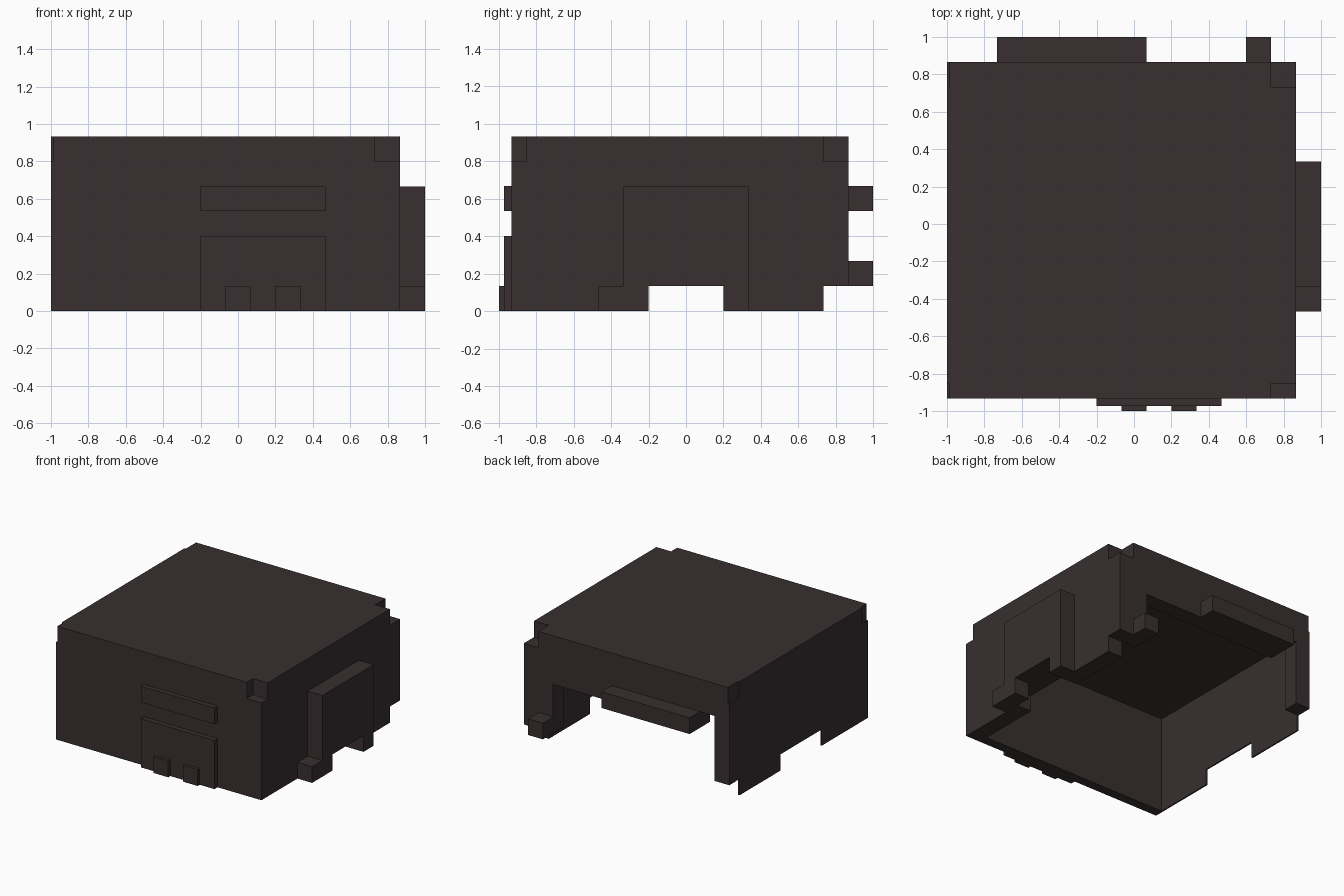
import bpy
import bmesh
from mathutils import Vector

if "Cube" in bpy.data.objects:
    bpy.data.objects.remove(bpy.data.objects["Cube"])

U = 2 / 15  # modelling unit

mat = bpy.data.materials.new("dark brown")
mat.diffuse_color = (0.04, 0.028, 0.029, 1)
mat.use_nodes = True
mat.node_tree.nodes["Principled BSDF"].inputs["Base Color"].default_value = mat.diffuse_color


def box(name, x0, x1, y0, y1, z0, z1):
    """Axis-aligned box given by its limits."""
    bm = bmesh.new()
    bmesh.ops.create_cube(bm, size=1)
    for v in bm.verts:
        c = v.co + Vector((0.5, 0.5, 0.5))
        v.co = (x0 + c.x * (x1 - x0), y0 + c.y * (y1 - y0), z0 + c.z * (z1 - z0))
    me = bpy.data.meshes.new(name)
    bm.to_mesh(me)
    bm.free()
    me.materials.append(mat)
    ob = bpy.data.objects.new(name, me)
    bpy.context.collection.objects.link(ob)
    return ob


def carve(ob, cuts):
    """Cut a list of boxes out of an object and bake the result."""
    helpers = []
    for lim in cuts:
        c = box("cutter", *lim)
        c.hide_render = True
        m = ob.modifiers.new("cut", 'BOOLEAN')
        m.operation, m.solver, m.object = 'DIFFERENCE', 'EXACT', c
        helpers.append(c)
    dg = bpy.context.evaluated_depsgraph_get()
    baked = bpy.data.meshes.new_from_object(ob.evaluated_get(dg))
    ob.modifiers.clear()
    ob.data = baked
    for c in helpers:
        bpy.data.objects.remove(c)


# Outer limits and inner wall planes of the shell
L, R, F, B, T = -1, 6.5 * U, -7 * U, 6.5 * U, 7 * U
li, ri, fi, bi, ti = L + 0.012, R - U, F + 0.08, B - U, T - U

shell = box("shell", L, R, F, B, 0, T)
cuts = [
    (li, ri, fi, bi, -0.1, ti),                     # hollow inside
    (L - 0.1, R + 0.1, bi, B + 0.1, -0.1, U),       # raised back edge
    (L - 0.1, R + 0.1, -2.5 * U, 1.5 * U, -0.1, U),  # side gaps
    (L + U, 0.6, bi - 0.05, B + 0.1, -0.1, 4 * U),  # back opening
    (L + U, L + 2 * U, bi - 0.05, B + 0.1, 0.2, 5 * U),
]
# Notches at the four top corners
for x0, x1 in ((L - 0.1, li), (ri, R + 0.1)):
    for y0, y1 in ((F - 0.1, fi), (bi, B + 0.1)):
        cuts.append((x0, x1, y0, y1, ti, T + 0.1))
carve(shell, cuts)

# Front panels and teeth
box("front_lower_panel", -0.2, 0.467, F - 0.04, F, 0, 3 * U)
box("front_upper_panel", -0.2, 0.467, F - 0.04, F, 4 * U, 5 * U)
for i, x in enumerate((-0.067, 0.2)):
    box(f"front_tooth_{i + 1}", x, x + U, -1, F - 0.04, 0, U)

# Right side panel, stepped at its lower front end
side = box("side_panel", R, 1, -3.5 * U, 2.5 * U, 0, 5 * U)
carve(side, [
    (R - 0.1, 1.1, -4.5 * U, -2.5 * U, U, 1),
    (R - 0.1, 1.1, -1.5 * U, 1.5 * U, -0.1, U),
])

# Back ledge and small peg
box("back_ledge", -5.5 * U, 0.5 * U, B, 1, 4 * U, 5 * U)
box("back_peg", 0.6, 5.5 * U, B, 1, U, 2 * U)
